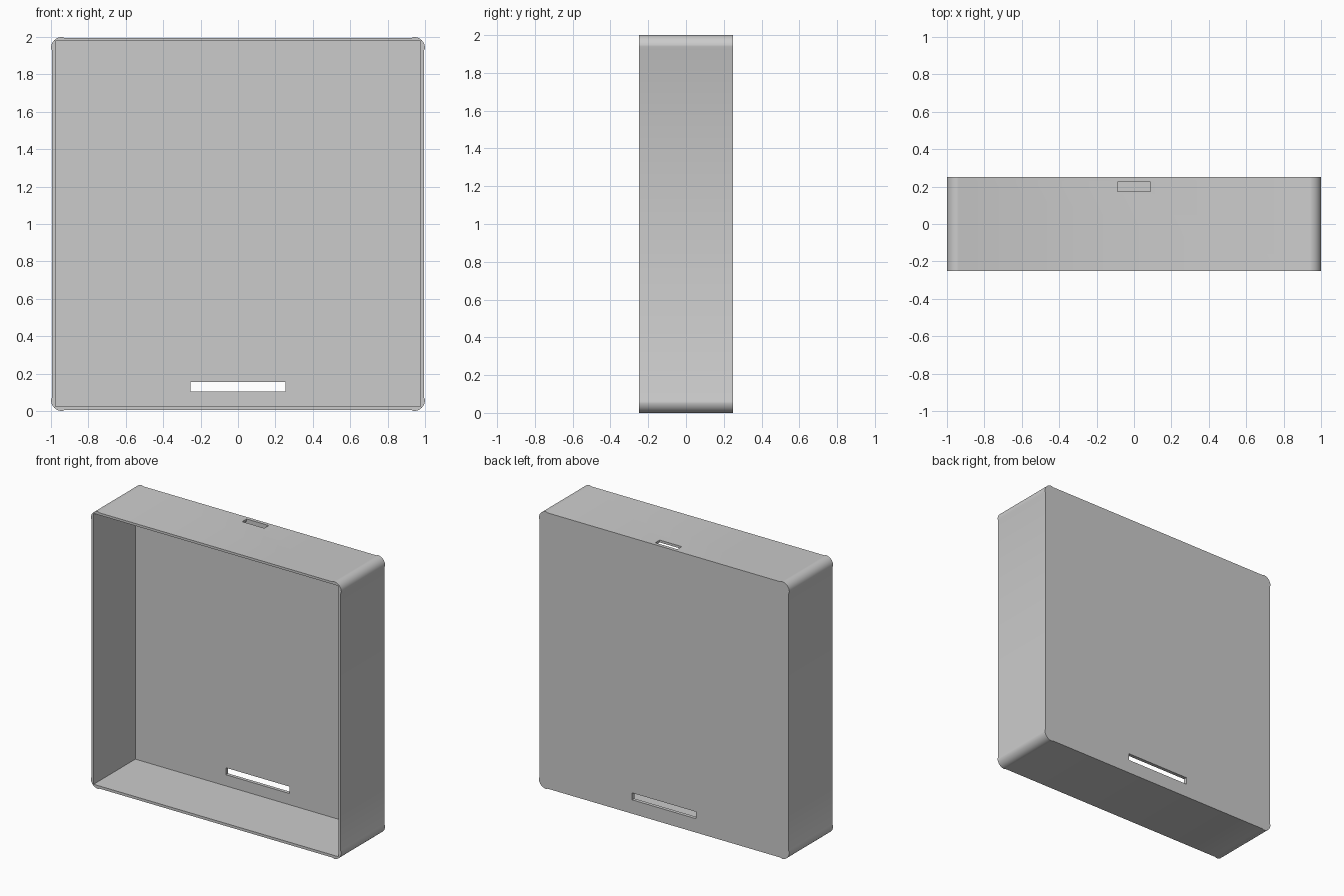
import bpy, bmesh, math
from mathutils import Vector

if "Cube" in bpy.data.objects:
    bpy.data.objects.remove(bpy.data.objects["Cube"])

SIDE, R, STEPS = 0.995, 0.06, 10


def outline():
    """Square outline with slightly bulging round corners, centred on z = 1."""
    c = 1 - R
    corner = [(SIDE, c - 0.012)]
    for i in range(STEPS + 1):
        a = math.radians(90 * i / STEPS)
        corner.append((c + R * math.cos(a), c + R * math.sin(a)))
    corner.append((c - 0.012, SIDE))
    pts = []
    for k in range(4):
        for x, z in corner:
            for _ in range(k):
                x, z = -z, x
            pts.append((x, z + 1))
    return pts


def make_prism(name, pts, y0, y1):
    bm = bmesh.new()
    face = bm.faces.new([bm.verts.new((x, y0, z)) for x, z in pts])
    ext = bmesh.ops.extrude_face_region(bm, geom=[face], use_keep_orig=True)
    verts = [g for g in ext["geom"] if isinstance(g, bmesh.types.BMVert)]
    bmesh.ops.translate(bm, verts=verts, vec=Vector((0, y1 - y0, 0)))
    bmesh.ops.recalc_face_normals(bm, faces=bm.faces[:])
    mesh = bpy.data.meshes.new(name)
    bm.to_mesh(mesh)
    bm.free()
    ob = bpy.data.objects.new(name, mesh)
    bpy.context.collection.objects.link(ob)
    return ob


def cut(target, name, x, y0, y1, z0, z1):
    pts = [(-x, z0), (x, z0), (x, z1), (-x, z1)]
    cutter = make_prism(name, pts, y0, y1)
    cutter.hide_render = True
    mod = target.modifiers.new(name, 'BOOLEAN')
    mod.operation = 'DIFFERENCE'
    mod.solver = 'EXACT'
    mod.object = cutter
    bpy.context.view_layer.objects.active = target
    bpy.ops.object.modifier_apply(modifier=name)
    bpy.data.objects.remove(cutter)


# Outer shell
shell = make_prism("box_shell", outline(), -0.25, 0.25)

# Open front cavity, rear slot and small top slot
cut(shell, "cavity", 0.977, -0.4, 0.225, 0.024, 1.978)
cut(shell, "rear_slot", 0.255, 0.15, 0.4, 0.105, 0.155)
cut(shell, "top_slot", 0.088, 0.174, 0.2245, 1.9, 2.1)

# Smooth rounded corners, crisp edges elsewhere
bpy.ops.object.select_all(action='DESELECT')
shell.select_set(True)
bpy.context.view_layer.objects.active = shell
bpy.ops.object.shade_smooth_by_angle(angle=math.radians(40))
